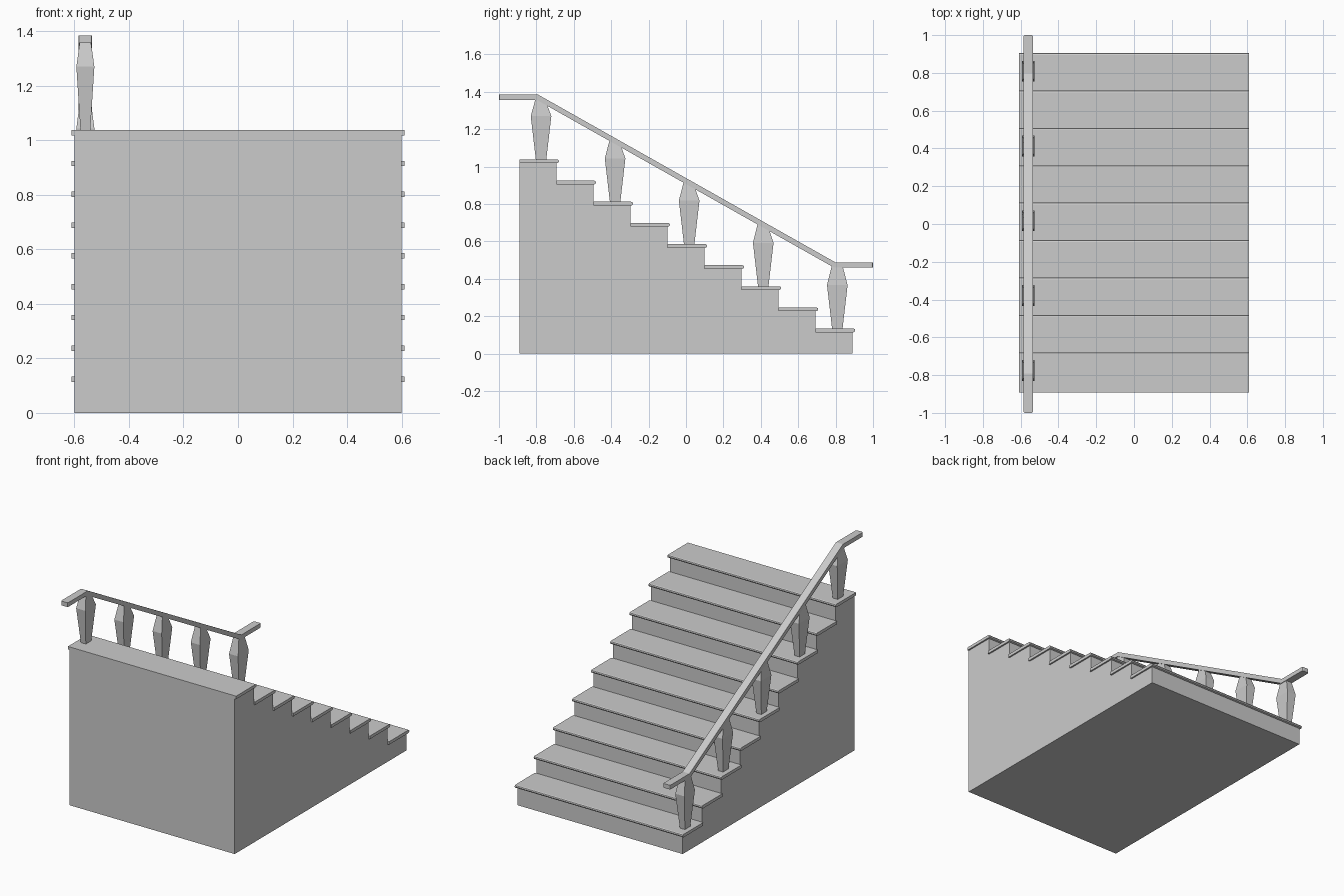
import bpy, bmesh, math

if "Cube" in bpy.data.objects:
    bpy.data.objects.remove(bpy.data.objects["Cube"])

STEPS, DEPTH, RISE = 9, 0.198, 0.113
BACK, TOP, THICK = -0.891, 1.038, 0.02
RAIL_X = -0.56


def finish(name, bm):
    bmesh.ops.recalc_face_normals(bm, faces=bm.faces[:])
    mesh = bpy.data.meshes.new(name)
    bm.to_mesh(mesh)
    bm.free()
    obj = bpy.data.objects.new(name, mesh)
    bpy.context.collection.objects.link(obj)
    return obj


def extrude_x(profile, x0, x1):
    """Solid from a (y, z) outline running from x0 to x1."""
    bm = bmesh.new()
    face = bm.faces.new([bm.verts.new((x0, y, z)) for y, z in profile])
    new = bmesh.ops.extrude_face_region(bm, geom=[face])["geom"]
    bmesh.ops.translate(bm, vec=(x1 - x0, 0, 0),
                        verts=[v for v in new if isinstance(v, bmesh.types.BMVert)])
    return bm


# Solid stair body, one stepped outline
outline = [(BACK, 0)]
for i in range(STEPS):
    z = TOP - i * RISE - THICK
    outline += [(BACK + i * DEPTH, z), (BACK + (i + 1) * DEPTH, z)]
outline.append((BACK + STEPS * DEPTH, 0))
finish("stair_body", extrude_x(outline, -0.6, 0.6))

# Treads with rounded nosing
for i in range(STEPS):
    y0, z1 = BACK + i * DEPTH, TOP - i * RISE
    nose_y, r = y0 + DEPTH + 0.004, THICK / 2
    nose = [(nose_y + r * math.cos(a), z1 - r + r * math.sin(a))
            for a in (math.radians(d) for d in (-90, -45, 0, 45, 90))]
    finish(f"tread_{i + 1}",
           extrude_x([(y0, z1), (y0, z1 - THICK)] + nose, -0.61, 0.61))

# Handrail: mitred strip along a bent path
RAIL_TOP, RAIL_LOW, BEND, HALF = 1.371, 0.474, 0.795, 0.014
slope = math.atan2(RAIL_TOP - RAIL_LOW, 2 * BEND)
m = HALF * math.tan(slope / 2)


def rail_z(y):
    t = min(max((y + BEND) / (2 * BEND), 0), 1)
    return RAIL_TOP + t * (RAIL_LOW - RAIL_TOP)


path = [(-1, RAIL_TOP, 0), (-BEND, RAIL_TOP, m), (BEND, RAIL_LOW, m), (1, RAIL_LOW, 0)]
upper = [(y + s, z + HALF) for y, z, s in path]
lower = [(y - s, z - HALF) for y, z, s in path]
bm = extrude_x(upper + lower[::-1], RAIL_X - 0.025, RAIL_X + 0.025)
ends = [e for e in bm.edges
        if all(abs(v.co.y) > 0.99 for v in e.verts)
        and abs(e.verts[0].co.x - e.verts[1].co.x) < 1e-4]
bmesh.ops.bevel(bm, geom=ends, offset=0.007, segments=2, profile=0.5, affect='EDGES')
finish("handrail", bm)

# Four-sided tapered balusters on every second tread
for k in range(5):
    yc, base = -0.775 + k * 2 * DEPTH, TOP - 2 * k * RISE
    bm = bmesh.new()
    rings = []
    for hx, hy, h in ((0.018, 0.028, 0), (0.033, 0.055, 0.232), (0.019, 0.027, None)):
        rings.append([bm.verts.new((RAIL_X + sx * hx, yc + sy * hy,
                                    rail_z(yc + sy * hy) if h is None else base + h))
                      for sx, sy in ((-1, -1), (1, -1), (1, 1), (-1, 1))])
    for a, b in zip(rings, rings[1:]):
        for j in range(4):
            n = (j + 1) % 4
            bm.faces.new((a[j], a[n], b[n], b[j]))
    bm.faces.new(rings[0][::-1])
    bm.faces.new(rings[-1])
    finish(f"baluster_{k + 1}", bm)
